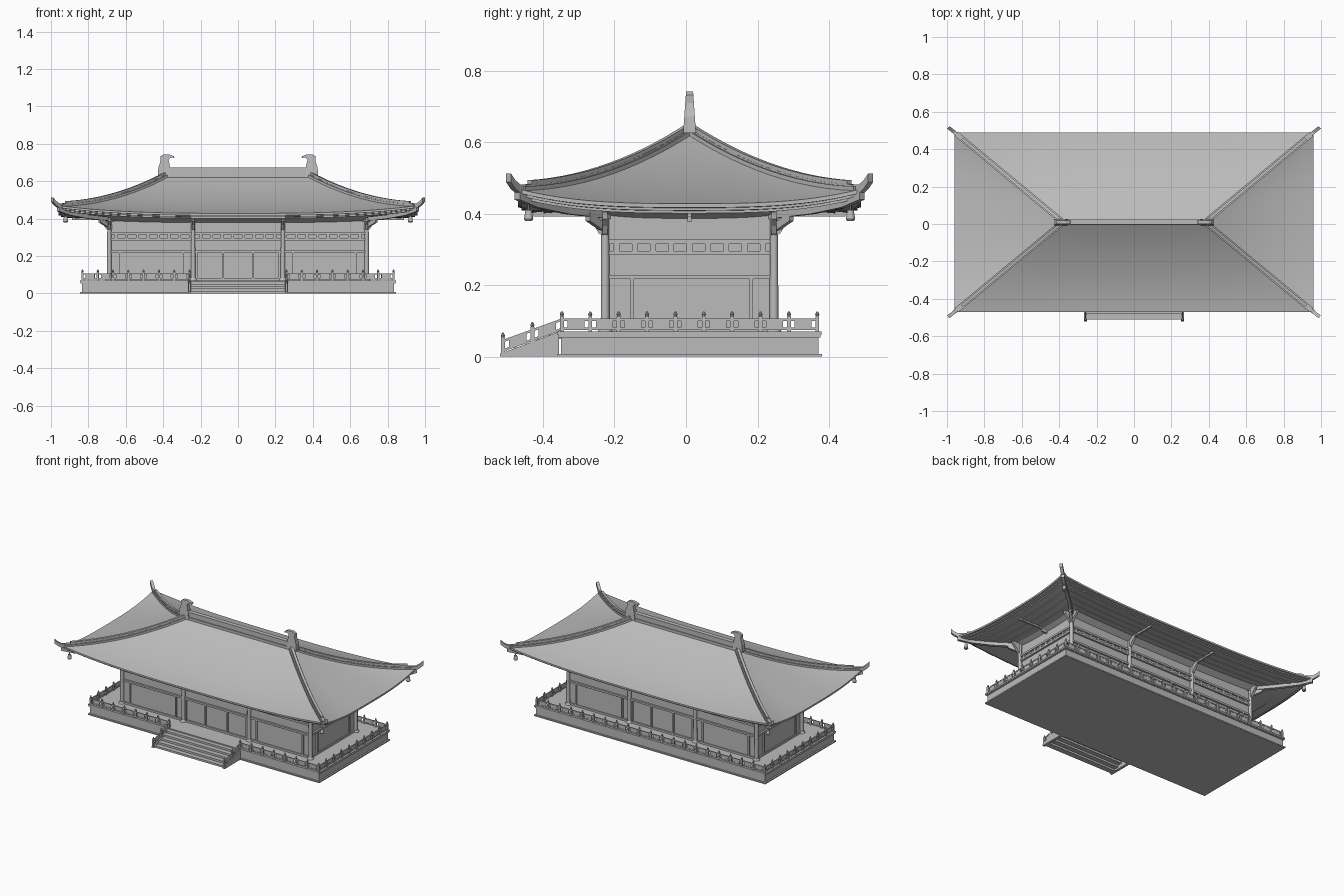
import bpy, bmesh, math
from mathutils import Vector, Matrix

if "Cube" in bpy.data.objects:
    bpy.data.objects.remove(bpy.data.objects["Cube"])

YC = 0.01            # depth centre of the hall
PX, PY = 0.84, 0.365  # podium half size
CX, CY = 0.688, 0.236  # column grid half size
WX, WY = 0.680, 0.230  # wall half size
DECK = 0.07

stone = bpy.data.materials.new("plain grey")
stone.diffuse_color = (0.5, 0.5, 0.5, 1)
stone.use_nodes = True
stone.node_tree.nodes["Principled BSDF"].inputs["Base Color"].default_value = stone.diffuse_color


class Part:
    """Collects geometry for one named object."""

    def __init__(self, name):
        self.name, self.bm = name, bmesh.new()

    def box(self, x0, x1, y0, y1, z0, z1):
        m = Matrix.Translation(((x0 + x1) / 2, (y0 + y1) / 2, (z0 + z1) / 2))
        m = m @ Matrix.Diagonal((abs(x1 - x0), abs(y1 - y0), abs(z1 - z0), 1))
        bmesh.ops.create_cube(self.bm, size=1, matrix=m)

    def side_box(self, side, a0, a1, d0, d1, z0, z1):
        p, q = on_side(side, a0, d0), on_side(side, a1, d1)
        self.box(p[0], q[0], p[1], q[1], z0, z1)

    def cone(self, x, y, z0, z1, r0, r1, n=10):
        bmesh.ops.create_cone(self.bm, cap_ends=True, segments=n, radius1=r0, radius2=r1,
                              depth=z1 - z0, matrix=Matrix.Translation((x, y, (z0 + z1) / 2)))

    def sweep(self, pts, w, lo, hi):
        """Rectangular bar along a path; lo and hi are heights relative to it."""
        pts = [Vector(p) for p in pts]
        d = pts[-1] - pts[0]
        n = Vector((-d.y, d.x, 0)).normalized() * w / 2
        up = Vector((0, 0, 1))
        rows = [[self.bm.verts.new(p + n * a + up * b) for a, b in
                 ((-1, lo), (1, lo), (1, hi), (-1, hi))] for p in pts]
        for r, s in zip(rows, rows[1:]):
            for i in range(4):
                j = (i + 1) % 4
                self.bm.faces.new((r[i], r[j], s[j], s[i]))
        self.bm.faces.new(rows[0])
        self.bm.faces.new(rows[-1])

    def loop_prism(self, first, second):
        a = [self.bm.verts.new(p) for p in first]
        b = [self.bm.verts.new(p) for p in second]
        self.bm.faces.new(a)
        self.bm.faces.new(b)
        for i in range(len(a)):
            j = (i + 1) % len(a)
            self.bm.faces.new((a[i], a[j], b[j], b[i]))

    def done(self, smooth=None):
        bmesh.ops.remove_doubles(self.bm, verts=self.bm.verts, dist=1e-5)
        bmesh.ops.recalc_face_normals(self.bm, faces=self.bm.faces)
        me = bpy.data.meshes.new(self.name)
        self.bm.to_mesh(me)
        self.bm.free()
        me.materials.append(stone)
        ob = bpy.data.objects.new(self.name, me)
        ob.location.y = YC
        bpy.context.collection.objects.link(ob)
        if smooth:
            bpy.ops.object.select_all(action='DESELECT')
            ob.select_set(True)
            bpy.context.view_layer.objects.active = ob
            bpy.ops.object.shade_smooth_by_angle(angle=math.radians(smooth))


def on_side(side, a, d):
    """Along/outward coordinates to x, y: 0 front, 1 back, 2 right, 3 left."""
    return ((a, -d), (-a, d), (d, a), (-d, -a))[side]


CORNERS = [(sx, sy) for sx in (-1, 1) for sy in (-1, 1)]

# Podium: plinth, body and overhanging deck slab
p = Part("podium")
for e, z0, z1 in ((0.005, 0, 0.008), (-0.005, 0.008, 0.054), (0.001, 0.054, 0.060), (0.004, 0.060, DECK)):
    p.box(-PX - e, PX + e, -PY - e, PY + e, z0, z1)
p.done()

# Front stairs, open below, with sloped cheeks
p = Part("front_steps")
for i in range(5):
    y = -0.52 + i * 0.031
    p.box(-0.25, 0.25, y, y + 0.036, i * 0.0125, (i + 1) * 0.0125)
for s in (-1, 1):
    tri = [(-PY, 0), (-PY, DECK), (-0.53, 0.008), (-0.53, 0)]
    p.loop_prism([(s * .25, y, z) for y, z in tri], [(s * .267, y, z) for y, z in tri])
p.done()

# Balustrades
p = Part("balustrade")


def rail(p0, p1, n):
    p0, p1 = Vector(p0), Vector(p1)
    for i in range(n + 1):
        q = p0.lerp(p1, i / n)
        p.box(q.x - .0055, q.x + .0055, q.y - .0055, q.y + .0055, q.z - .004, q.z + .043)
        p.cone(q.x, q.y, q.z + .043, q.z + .049, .004, .006, 8)
        p.cone(q.x, q.y, q.z + .049, q.z + .057, .006, .002, 8)
        if i < n:
            r = p0.lerp(p1, (i + 1) / n)
            p.sweep([q, r], 0.007, 0.030, 0.037)
            p.sweep([q, r], 0.007, 0.004, 0.011)
            p.sweep([q.lerp(r, .2), q.lerp(r, .8)], 0.004, 0.010, 0.031)


RX, RY = PX - 0.008, PY - 0.008
for s in (-1, 1):
    rail((s * RX, -RY, DECK), (s * RX, RY, DECK), 9)
    rail((s * RX, -RY, DECK), (s * 0.259, -RY, DECK), 7)
    rail((s * 0.259, -RY, DECK), (s * 0.259, -0.522, 0.01), 2)
rail((-RX, RY, DECK), (RX, RY, DECK), 20)
p.done()

# Wall core
p = Part("walls")
p.box(-WX, WX, -WY, WY, DECK, 0.40)
p.done()

# Columns on round bases
p = Part("columns")
for x in (-CX, -0.24, 0.24, CX):
    for y in (-CY, CY):
        p.cone(x, y, DECK, 0.083, 0.021, 0.015, 14)
        p.cone(x, y, 0.083, 0.40, 0.0125, 0.011, 14)
p.done(40)

# Horizontal beams, the slotted band and window and door frames
beams, frames = Part("wall_beams"), Part("window_and_door_frames")
for side in range(4):
    L, D = (WX, WY) if side < 2 else (WY, WX)
    for z0, z1, e in ((DECK, .082, .010), (.217, .229, .012), (.284, .296, .012), (.315, .327, .012)):
        beams.side_box(side, -L, L, D - .01, D + e, z0, z1)
    k = 24 if side < 2 else 9
    for i in range(k):          # short blocks between the paired beams
        a = -L + 2 * L * (i + .5) / k
        beams.side_box(side, a - .008, a + .008, D - .01, D + .009, .295, .316)
    posts = [-.16, .172] if side > 1 else [s * v for s in (-1, 1) for v in (.63, .295, .08, .222)]
    for a in posts:
        frames.side_box(side, a - .005, a + .005, D - .01, D + .011, .08, .218)
    spans = [(-.155, .167)] if side > 1 else [(-.625, -.30), (.30, .625)]
    for a0, a1 in spans:        # raised window panel below the beam
        frames.side_box(side, a0, a1, D - .01, D + .004, .082, .212)
beams.done()
frames.done()


# Roof shape: t runs from eave to ridge, s across each slope
LIFT = 0.041


def slope_point(side, t, s, base):
    x, y = 0.96 - 0.58 * t, 0.48 * (1 - t)
    L, D = (x, y) if side < 2 else (y, x)
    a, b = on_side(side, s * L, D)
    return Vector((a, b, base + LIFT * (1 - t) ** 2 * abs(s) ** 3))


def sag(t):
    return 0.428 + 0.202 * (0.45 * t + 0.55 * t * t)


def loft(part, rings, n=24):
    for side in range(4):
        rows = [[part.bm.verts.new(slope_point(side, t, -1 + 2 * i / n, z)) for i in range(n + 1)]
                for t, z in rings]
        for r, q in zip(rows, rows[1:]):
            for i in range(n):
                part.bm.faces.new((r[i], r[i + 1], q[i + 1], q[i]))


# Roof shell, stepped eave underside and a cove down to the wall top
p = Part("roof")
under = [(0.0, .417), (.022, .416), (.022, .409), (.055, .408), (.055, .401), (.15, .405), (.15, .400),
         (.25, .404), (.25, .400), (.35, .404), (.35, .400), (.435, .402), (.51, .378)]
loft(p, [(i / 12, sag(i / 12)) for i in range(12, -1, -1)] + under)
p.done(30)

# Hip ridges with upturned tips
p = Part("hip_ridges")
for sx, sy in CORNERS:
    def hip(t):
        return (sx * (.96 - .58 * t), sy * .48 * (1 - t), sag(t) + LIFT * (1 - t) ** 2)

    def line(t0):
        return [hip(t0 + (1 - t0) * i / 14) for i in range(14, -1, -1)]
    p.sweep(line(.02), .030, -.01, .007)
    p.sweep(line(.07), .016, 0, .023)
    p.sweep(line(0) + [(sx * .978, sy * .495, .483), (sx * .993, sy * .506, .5)], .018, -.012, .012)
p.done(30)

# Main ridge
p = Part("main_ridge")
for w, z0, z1 in ((.015, .615, .638), (.010, .638, .662), (.014, .662, .672)):
    p.box(-.38, .38, -w, w, z0, z1)
p.done()

# Hooked ornaments at the ridge ends, thinner towards the top
p = Part("ridge_end_ornaments")
hook = [(.355, .625), (.428, .625), (.426, .67), (.414, .71), (.416, .732), (.40, .742),
        (.365, .742), (.342, .733), (.34, .724), (.358, .728), (.372, .715), (.366, .69)]
for s in (-1, 1):
    p.loop_prism(*[[(s * x, k * (.018 - (z - .625) * .07), z) for x, z in hook] for k in (-1, 1)])
p.done()

# Curved brackets on the columns and beams along the underside
p = Part("eave_brackets")
curve = [(0, .335), (.018, .345), (.03, .365), (.052, .385), (.056, .405), (0, .405)]
for side in range(4):
    D = CY if side < 2 else CX
    for a in ((-CX, -.24, .24, CX) if side < 2 else (-CY, CY)):
        p.loop_prism(*[[(*on_side(side, a + k, D + d), z) for d, z in curve] for k in (-.007, .007)])
        if abs(a) == .24:
            p.side_box(side, a - .006, a + .006, D, D + .20, .392, .406)
    if side > 1:
        p.side_box(side, -.006, .006, D, D + .20, .392, .406)
        p.side_box(side, -.006, .006, D - .02, D + .03, .376, .395)
for sx, sy in CORNERS:          # diagonal corner beams
    p.sweep([(sx * .67, sy * .225, .398), (sx * .80, sy * .345, .412),
             (sx * .90, sy * .43, .43), (sx * .962, sy * .482, .452)], .02, -.013, .008)
    p.sweep([(sx * .68, sy * .232, .355), (sx * .74, sy * .285, .392)], .016, -.012, .012)
p.done()

# Corner bells
p = Part("corner_bells")
for sx, sy in CORNERS:
    x, y = sx * .922, sy * .45
    p.cone(x, y, .408, .43, .003, .003, 6)
    p.cone(x, y, .385, .410, .013, .009, 12)
    p.cone(x, y, .380, .385, .010, .013, 12)
p.done(40)
